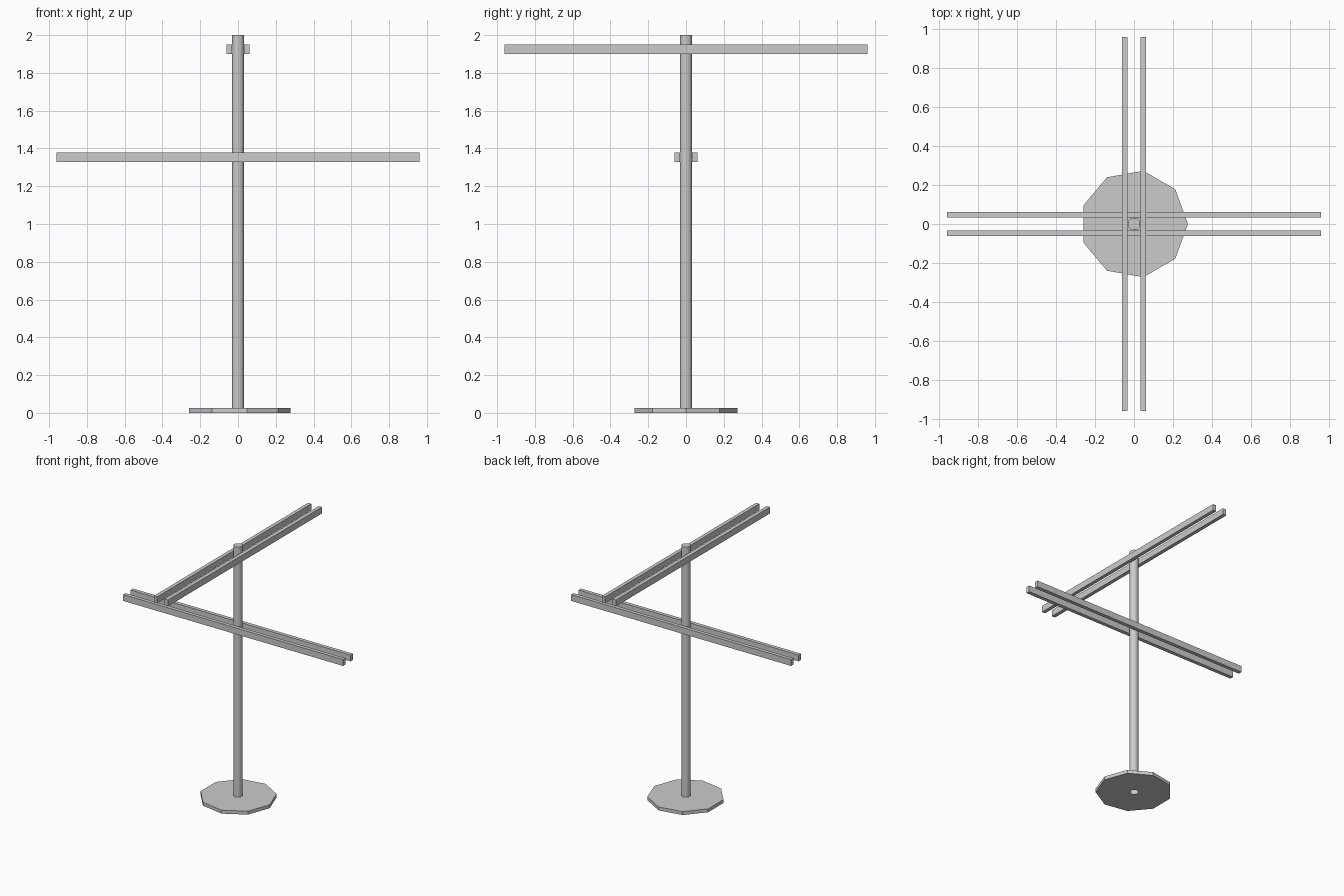
import bpy, bmesh
from mathutils import Matrix

default = bpy.data.objects.get("Cube")
if default:
    bpy.data.objects.remove(default, do_unlink=True)

GREY = (0.6, 0.6, 0.6, 1)
grey = bpy.data.materials.new("light_grey")
grey.use_nodes = True
grey.diffuse_color = GREY
grey.node_tree.nodes["Principled BSDF"].inputs["Base Color"].default_value = GREY

POLE_R, POLE_SIDES = 0.032, 24
BASE_H = 0.027


def add_object(name, bm):
    bmesh.ops.recalc_face_normals(bm, faces=bm.faces)
    mesh = bpy.data.meshes.new(name)
    bm.to_mesh(mesh)
    bm.free()
    mesh.materials.append(grey)
    obj = bpy.data.objects.new(name, mesh)
    bpy.context.collection.objects.link(obj)
    return obj


def extrude_up(bm, edges, height):
    up = bmesh.ops.extrude_edge_only(bm, edges=edges)["geom"]
    verts = [g for g in up if isinstance(g, bmesh.types.BMVert)]
    bmesh.ops.translate(bm, verts=verts, vec=(0, 0, height))
    return [g for g in up if isinstance(g, bmesh.types.BMEdge)]


def ring(bm, radius, sides, z):
    # Circle whose first corner points along +x
    verts = [bm.verts.new(Matrix.Rotation(6.283185 * i / sides, 3, "Z").col[0] * radius)
             for i in range(sides)]
    for v in verts:
        v.co.z = z
    return [bm.edges.new((verts[i - 1], verts[i])) for i in range(sides)]


# Nine-sided foot plate with a round socket through the middle
bm = bmesh.new()
bottom = ring(bm, 0.277, 9, 0) + ring(bm, POLE_R, POLE_SIDES, 0)
top = extrude_up(bm, bottom, BASE_H)
for loop in (bottom, top):
    bmesh.ops.triangle_fill(bm, edges=loop, use_beauty=True)
add_object("base_plate", bm)

# Hollow pole, closed at the top
bm = bmesh.new()
rim = extrude_up(bm, ring(bm, POLE_R, POLE_SIDES, BASE_H), 2 - BASE_H)
bmesh.ops.edgeloop_fill(bm, edges=rim)
pole = add_object("pole", bm)
bpy.context.view_layer.objects.active = pole
pole.select_set(True)
bpy.ops.object.shade_smooth_by_angle()

# Two crossed pairs of long rails clamped on either side of the pole
for level, z, along_x in (("lower", 1.353, True), ("upper", 1.926, False)):
    for side, offset in (("first", -0.047), ("second", 0.047)):
        size = (1.92, 0.029, 0.05) if along_x else (0.029, 1.92, 0.05)
        place = (0, offset, z) if along_x else (offset, 0, z)
        bm = bmesh.new()
        bmesh.ops.create_cube(bm, size=1, matrix=Matrix.Translation(place) @ Matrix.Diagonal((*size, 1)))
        add_object(f"{level}_rail_{side}", bm)
